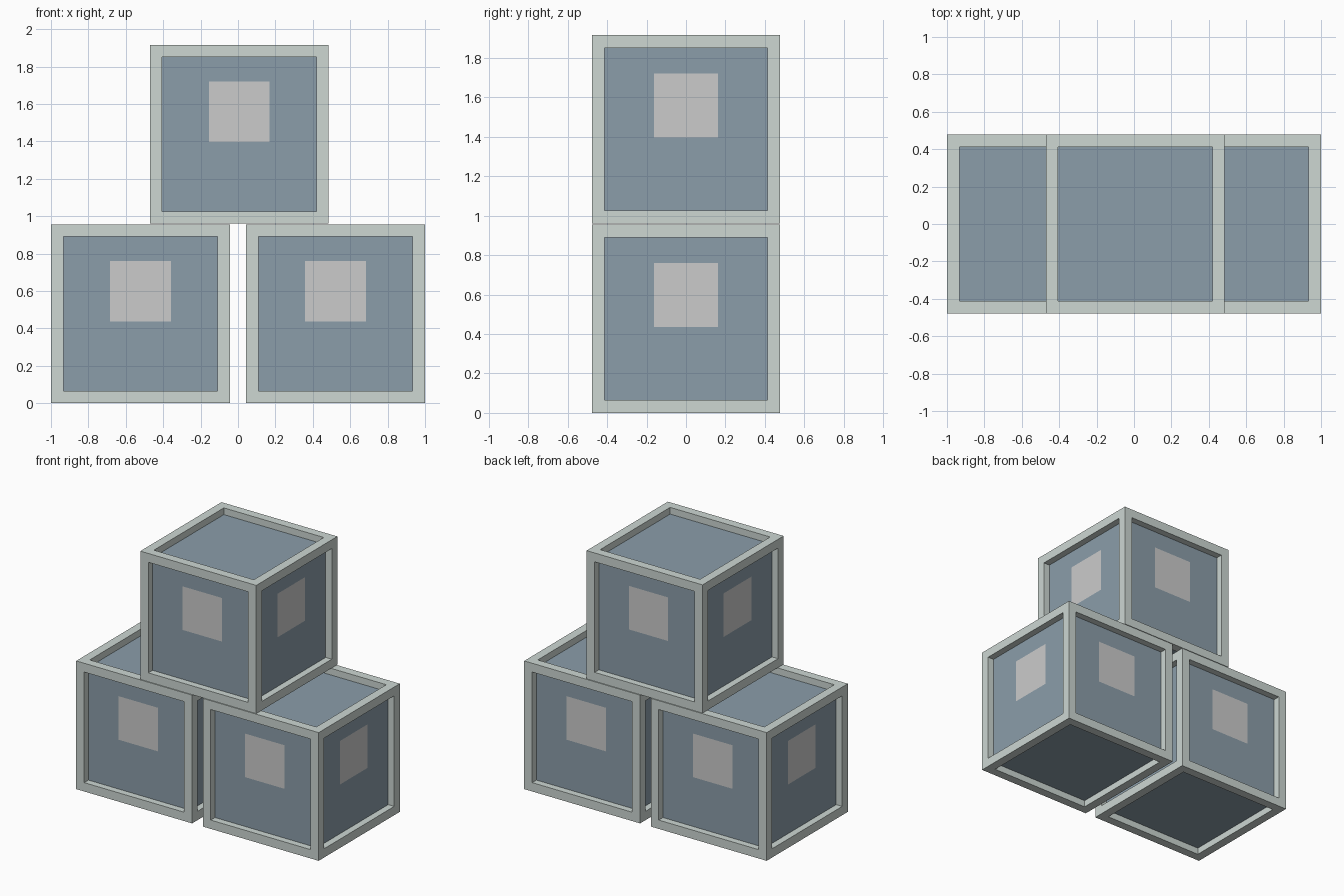
import bpy, bmesh
from math import pi
from mathutils import Matrix, Vector

if "Cube" in bpy.data.objects:
    bpy.data.objects.remove(bpy.data.objects["Cube"])

S = 0.956        # crate edge length
RAIL = 0.093     # frame width
DEPTH = 0.05     # panel recess
LABEL = 0.325    # label edge length


def material(name, rgb):
    m = bpy.data.materials.new(name)
    m.diffuse_color = (*rgb, 1)
    m.use_nodes = True
    m.node_tree.nodes["Principled BSDF"].inputs["Base Color"].default_value = m.diffuse_color
    return m


frame_mat = material("frame_grey", (0.61, 0.68, 0.65))
panel_mat = material("panel_blue_grey", (0.26, 0.34, 0.40))


def make_object(name, bm, loc, mats=()):
    me = bpy.data.meshes.new(name)
    bm.to_mesh(me)
    bm.free()
    for m in mats:
        me.materials.append(m)
    ob = bpy.data.objects.new(name, me)
    ob.location = loc
    bpy.context.collection.objects.link(ob)
    return ob


def crate(name, loc):
    # Cube with every face inset into a frame and pushed in as a panel
    bm = bmesh.new()
    bmesh.ops.create_cube(bm, size=S)
    panels = list(bm.faces)
    bmesh.ops.inset_individual(bm, faces=panels, thickness=RAIL)
    panels = bmesh.ops.extrude_discrete_faces(bm, faces=panels)["faces"]
    for f in panels:
        f.normal_update()
        bmesh.ops.translate(bm, verts=f.verts, vec=-f.normal * DEPTH)
        f.material_index = 1
    bmesh.ops.recalc_face_normals(bm, faces=bm.faces)
    make_object(name, bm, loc, (frame_mat, panel_mat))

    # Flat square labels on the four upright panels
    bm = bmesh.new()
    for i in range(4):
        mat = (Matrix.Rotation(i * pi / 2, 4, 'Z')
               @ Matrix.Translation((0, -(S / 2 - DEPTH + 0.004), 0.12))
               @ Matrix.Rotation(pi / 2, 4, 'X'))
        bmesh.ops.create_grid(bm, x_segments=1, y_segments=1,
                              size=LABEL / 2, matrix=mat)
    make_object(name + "_labels", bm, loc)


# Two crates side by side with a third stacked on top
crate("crate_left", Vector((-0.522, 0, S / 2)))
crate("crate_right", Vector((0.522, 0, S / 2)))
crate("crate_top", Vector((0.007, 0, S * 1.5 + 0.004)))
